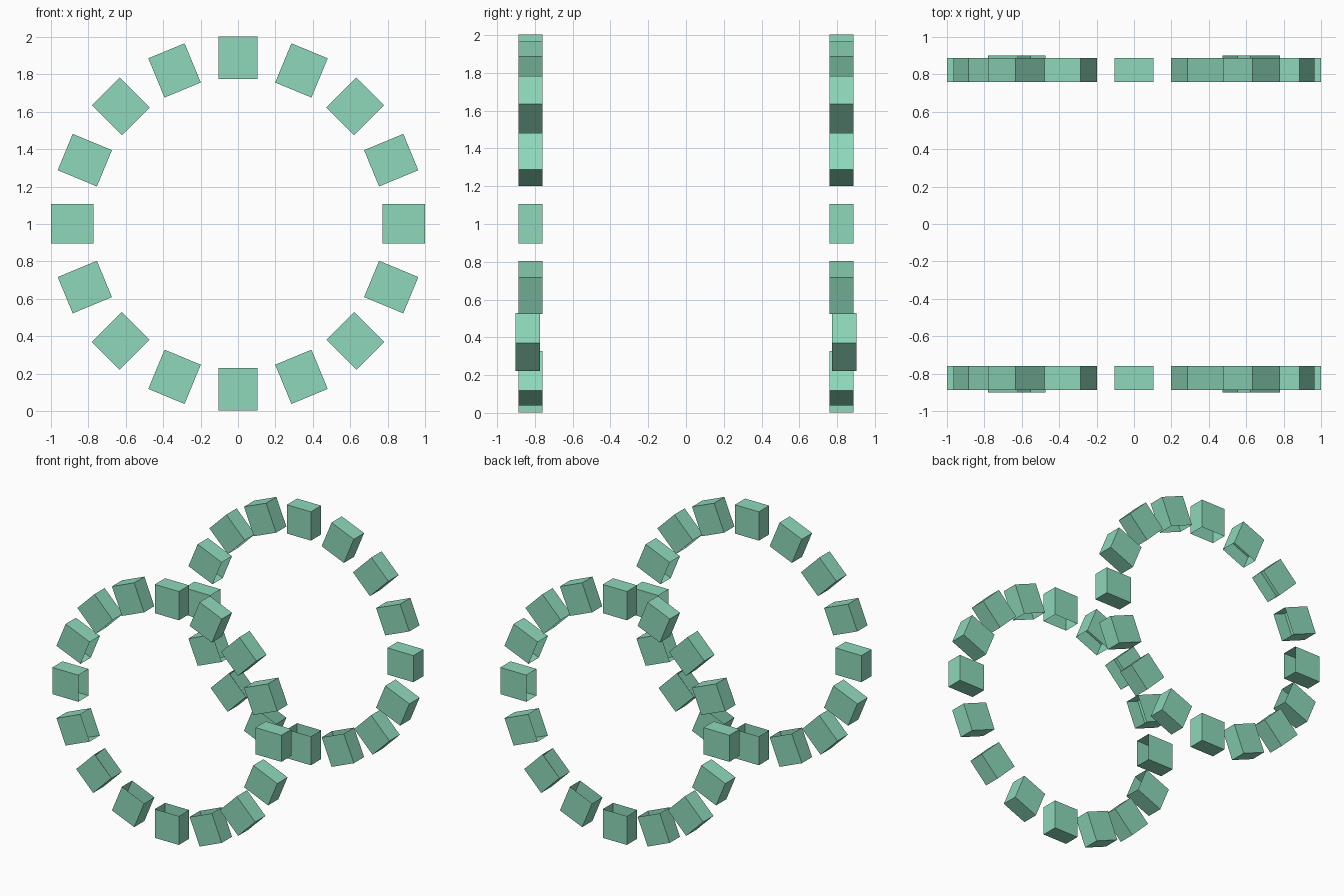
import bpy, bmesh, math
from mathutils import Matrix, Vector

if "Cube" in bpy.data.objects:
    bpy.data.objects.remove(bpy.data.objects["Cube"], do_unlink=True)

COUNT = 16
OUTER, FLOOR, INNER = 1.0, 0.887, 0.773   # radial distances of one block
WIDTH, DEPTH = 0.21, 0.128
RING_Y = 0.823
CENTRE_Z = 1.002

# Single flat colour
green = bpy.data.materials.new("mint_green")
green.use_nodes = True
colour = (0.27, 0.69, 0.49, 1)
green.diffuse_color = colour
green.node_tree.nodes["Principled BSDF"].inputs["Base Color"].default_value = colour


def block_mesh():
    """Solid outer half with an open collar of thin walls facing the ring centre."""
    bm = bmesh.new()
    bmesh.ops.create_cube(bm, size=1)
    bmesh.ops.scale(bm, vec=(OUTER - FLOOR, DEPTH, WIDTH), verts=bm.verts)
    bmesh.ops.translate(bm, vec=((OUTER + FLOOR) / 2, 0, 0), verts=bm.verts)
    bmesh.ops.recalc_face_normals(bm, faces=bm.faces)
    floor = min(bm.faces, key=lambda f: f.calc_center_median().x)
    collar = bmesh.ops.extrude_edge_only(bm, edges=list(floor.edges))["geom"]
    rim = [v for v in collar if isinstance(v, bmesh.types.BMVert)]
    bmesh.ops.translate(bm, vec=(INNER - FLOOR, 0, 0), verts=rim)
    # Turn the collar walls outward
    for f in bm.faces:
        c = f.calc_center_median()
        if c.x < FLOOR - 0.01:
            f.normal_update()
            if f.normal.dot(Vector((0, c.y, c.z))) < 0:
                f.normal_flip()
    mesh = bpy.data.meshes.new("ring_block")
    bm.to_mesh(mesh)
    bm.free()
    mesh.materials.append(green)
    return mesh


mesh = block_mesh()

# Two upright rings of blocks
for name, side in (("front", -1), ("back", 1)):
    for i in range(COUNT):
        block = bpy.data.objects.new(f"{name}_ring_block_{i + 1}", mesh)
        bpy.context.collection.objects.link(block)
        # The two lower diagonal blocks stand slightly proud
        proud = 0.015 if i in (COUNT * 5 // 8, COUNT * 7 // 8) else 0
        place = Matrix.Translation((0, side * (RING_Y + proud), CENTRE_Z))
        block.matrix_world = place @ Matrix.Rotation(-i * math.tau / COUNT, 4, "Y")
